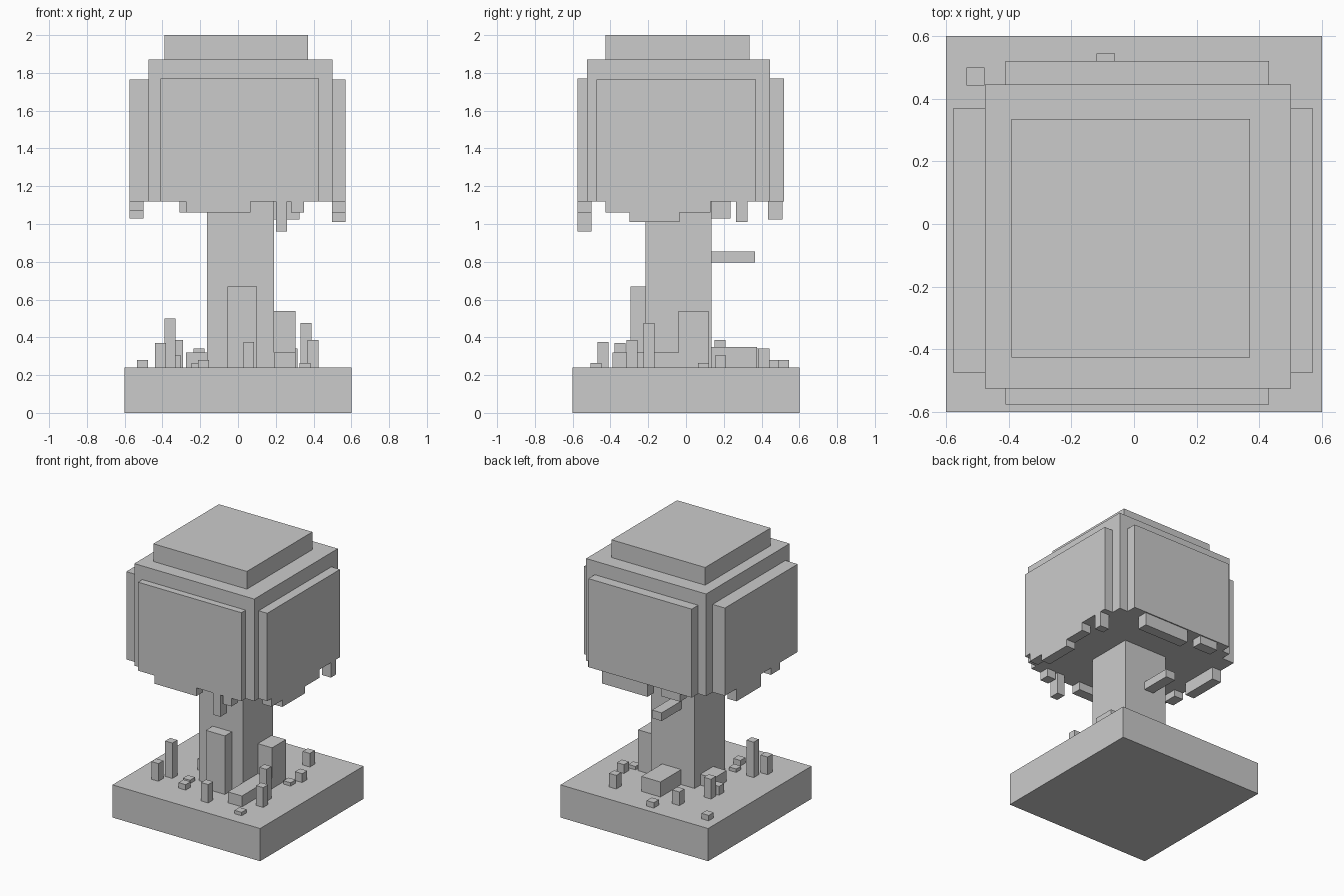
import bpy


def box(name, x0, x1, y0, y1, z0, z1):
    """Axis-aligned block given by its limits."""
    bpy.ops.mesh.primitive_cube_add(
        size=1, location=((x0 + x1) / 2, (y0 + y1) / 2, (z0 + z1) / 2))
    ob = bpy.context.object
    ob.name = name
    ob.scale = (x1 - x0, y1 - y0, z1 - z0)
    bpy.ops.object.transform_apply(location=False, rotation=False, scale=True)
    return ob


GROUND, LEAF = 0.24, 1.12

# Ground block, trunk and side branch
box("ground", -0.6, 0.6, -0.6, 0.6, 0, GROUND)
box("trunk", -0.165, 0.19, -0.215, 0.135, GROUND, LEAF)
box("branch", -0.058, 0.02, 0.135, 0.365, 0.795, 0.855)

# Roots stepping out from the trunk
box("root_front", -0.055, 0.1, -0.295, -0.215, GROUND, 0.67)
box("root_right", 0.19, 0.305, -0.04, 0.12, GROUND, 0.54)
box("root_right_low", 0.19, 0.305, -0.39, -0.04, GROUND, 0.32)
box("root_back", -0.055, 0.1, 0.135, 0.375, GROUND, 0.35)
box("root_left", -0.275, -0.165, -0.08, 0.07, GROUND, 0.32)

# Leaf canopy: core, cap and four side slabs
box("canopy_core", -0.475, 0.5, -0.525, 0.445, LEAF, 1.87)
box("canopy_cap", -0.39, 0.37, -0.425, 0.335, 1.87, 2.0)
box("canopy_left", -0.575, -0.475, -0.475, 0.37, LEAF, 1.765)
box("canopy_right", 0.5, 0.57, -0.475, 0.37, LEAF, 1.765)
box("canopy_front", -0.41, 0.43, -0.575, -0.525, LEAF, 1.77)
box("canopy_back", -0.41, 0.43, 0.445, 0.52, LEAF, 1.77)

# Hanging leaves along each side: (start, end, bottom)
for a, b, z in [(-0.275, 0.065, 1.06), (0.2, 0.26, 0.96), (0.28, 0.35, 1.06)]:
    box("hanging_leaf_front", a, b, -0.575, -0.5, z, LEAF)
for a, b, z in [(-0.31, -0.16, 1.06), (-0.045, 0.325, 1.025)]:
    box("hanging_leaf_back", a, b, 0.435, 0.512, z, LEAF)
for a, b, z in [(-0.27, -0.165, 1.07), (-0.05, 0.235, 1.028)]:
    box("hanging_leaf_left", -0.575, -0.5, a, b, z, LEAF)
for a, b, z in [(-0.425, -0.3, 1.06), (-0.3, -0.035, 1.01),
                (-0.035, 0.13, 1.06), (0.265, 0.325, 1.01)]:
    box("hanging_leaf_right", 0.497, 0.57, a, b, z, LEAF)

# Grass tufts: (x, y, top)
GRASS = [
    (-0.505, 0.47, 0.28), (-0.09, 0.515, 0.28), (-0.41, -0.35, 0.37),
    (-0.36, -0.26, 0.50), (-0.32, 0.18, 0.385), (-0.33, 0.1, 0.305),
    (-0.207, 0.385, 0.34), (-0.217, -0.26, 0.265), (-0.182, -0.36, 0.28),
    (0.057, -0.44, 0.375), (0.36, -0.197, 0.475), (0.397, -0.287, 0.385),
    (0.355, -0.477, 0.265), (0.355, 0.092, 0.265), (0.385, 0.182, 0.305),
    (0.287, 0.412, 0.34),
]
for x, y, top in GRASS:
    box("grass", x - 0.029, x + 0.029, y - 0.029, y + 0.029, GROUND, top)
